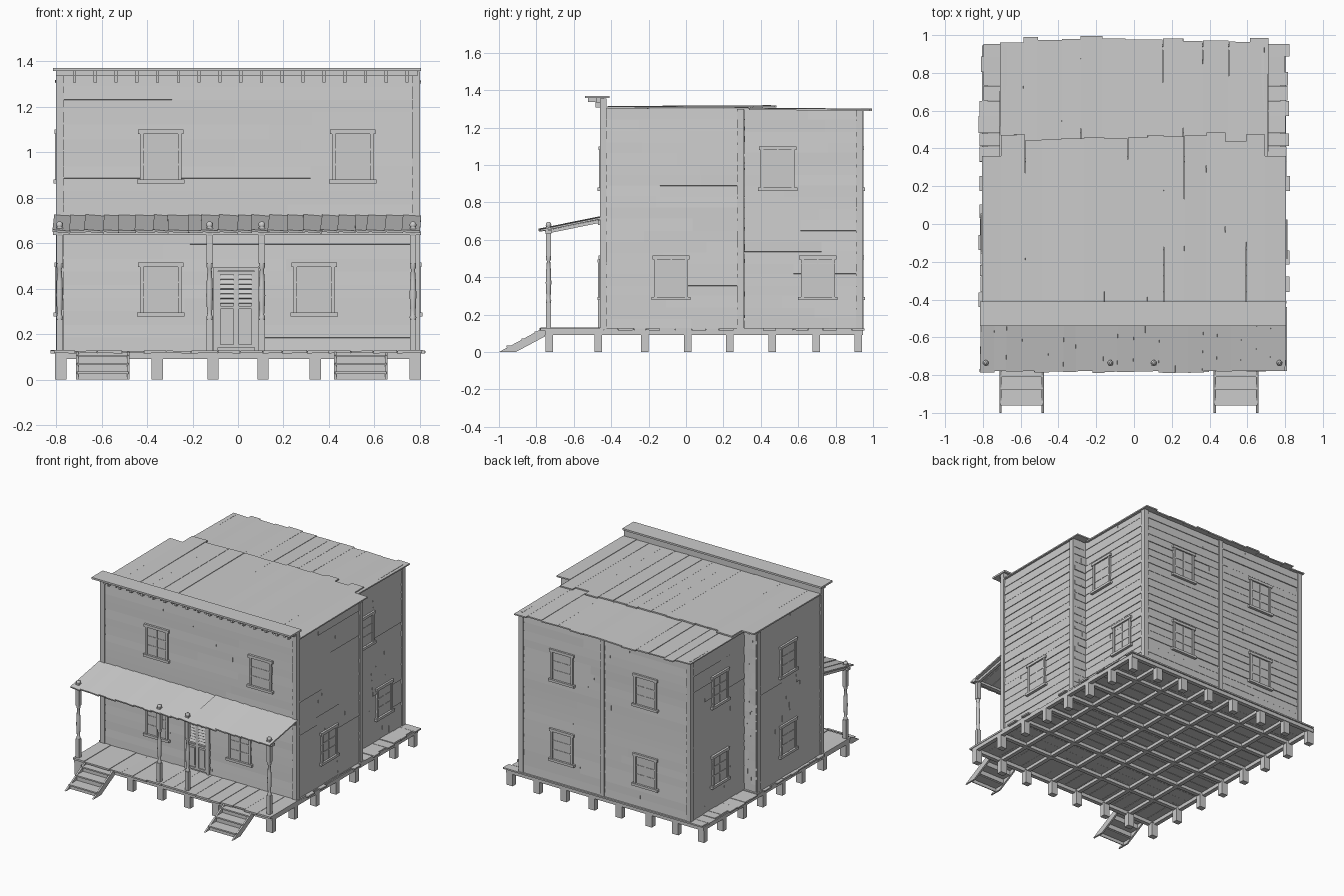
import bpy, bmesh, math, random
from mathutils import Matrix, Euler

if "Cube" in bpy.data.objects:
    bpy.data.objects.remove(bpy.data.objects["Cube"])

random.seed(4)
jit = lambda a: random.uniform(-a, a)
I = Matrix.Identity(4)


def box(x0, x1, y0, y1, z0, z1, rot=(0, 0, 0), frame=I):
    """Matrix that turns a unit cube into this box."""
    return (frame @ Matrix.Translation(((x0 + x1) / 2, (y0 + y1) / 2, (z0 + z1) / 2))
            @ Euler(rot).to_matrix().to_4x4() @ Matrix.Diagonal((x1 - x0, y1 - y0, z1 - z0, 1)))


def finish(name, bm):
    bmesh.ops.recalc_face_normals(bm, faces=bm.faces)
    me = bpy.data.meshes.new(name)
    bm.to_mesh(me)
    bm.free()
    ob = bpy.data.objects.new(name, me)
    bpy.context.collection.objects.link(ob)
    return ob


def boxes(name, mats):
    bm = bmesh.new()
    for m in mats:
        bmesh.ops.create_cube(bm, size=1, matrix=m)
    return finish(name, bm)


def splits(a, b, n, j):
    """Uneven plank edges between a and b."""
    return [a] + [a + (b - a) * i / n + jit(j) for i in range(1, n)] + [b]


# Foundation: posts round the edge and a grid of joists
PX = [-0.78, -0.57, -0.355, -0.11, 0.11, 0.34, 0.56, 0.78]
PY = [-0.73, -0.47, -0.22, 0.01, 0.235, 0.46, 0.697, 0.92]
boxes("foundation_posts", [box(x - .025, x + .025, y - .02, y + .02, 0, .1)
                           for x in PX for y in PY if x in (PX[0], PX[-1]) or y in (PY[0], PY[-1])])
boxes("floor_joists", [box(x - .015, x + .015, -.755, .945, .094, .116) for x in PX[1:-1]]
      + [box(-.8, .8, y - .015, y + .015, .092, .115) for y in PY[1:-1]])
boxes("rim_beams", [box(s - .015, s + .015, -.755, .945, .09, .117) for s in (-.79, .79)]
      + [box(-.805, .805, y - .015, y + .015, .09, .117) for y in (-.74, .93)])

# Deck: porch boards run front to back, the rest run across
e = splits(-.81, .81, 16, .015)
porch = [box(a + .001, b - .001, -.775 + jit(.01), -.44, .116, .128 + jit(.002), (0, jit(.02), 0))
         for a, b in zip(e, e[1:])]
e = splits(-.44, .955, 18, .01)
floor = [box(-.81 + jit(.015), .81 + jit(.015), a + .001, b - .001, .116, .127 + jit(.002), (jit(.02), 0, 0))
         for a, b in zip(e, e[1:])]
boxes("porch_boards", porch)
boxes("floor_boards", floor)

# Walls: local x runs along the wall, local -y faces out
WALLS = {  # name: (x, y, angle, length, top, windows (along, z))
    "front": (-.79, -.45, 0, 1.58, 1.355, [(.45, .98), (1.295, .98), (.45, .395), (1.125, .395)]),
    "right_front": (.79, -.45, 90, .76, 1.3, [(.37, .395)]),
    "right_step": (.79, .31, 180, .1, 1.3, []),
    "right_rear": (.69, .31, 90, .625, 1.3, [(.18, .98), (.395, .395)]),
    "back": (.69, .935, 180, 1.38, 1.295, [(.34, .98), (1.02, .98), (.34, .395), (1.02, .395)]),
    "left_rear": (-.69, .935, -90, .625, 1.3, [(.335, .98), (.335, .395)]),
    "left_step": (-.69, .31, 180, .1, 1.3, []),
    "left_front": (-.79, .31, -90, .76, 1.3, [(.36, .98), (.36, .395)]),
}


def window(F, u, z):
    w, h = .083, .1
    m = [box(u - w, u + w, -.007, .004, z - h, z + h, frame=F),                     # pane
         box(u - .105, u + .105, -.022, .004, z - h - .018, z - h, frame=F),         # sill
         box(u - .1, u + .1, -.018, .004, z + h, z + h + .02, frame=F)]              # head
    m += [box(u + s * w - .008, u + s * w + .008, -.015, .004, z - h, z + h, frame=F) for s in (-1, 1)]
    m += [box(u - .004, u + .004, -.01, .002, z - h, z + h, frame=F)]
    m += [box(u - w, u + w, -.01, .002, z + k * h - .004, z + k * h + .004, frame=F) for k in (-.33, .33)]
    return m


for name, (x, y, ang, L, top, wins) in WALLS.items():
    F = Matrix.Translation((x, y, 0)) @ Matrix.Rotation(math.radians(ang), 4, 'Z')
    n = 21 if name == "front" else 20
    e = splits(.125, top, n, .005)
    planks = []
    for a, b in zip(e, e[1:]):
        cut = random.uniform(.25, .75) * L
        for u0, u1 in ((0, cut), (cut, L)):
            planks.append(box(u0, u1, -.003 + jit(.0015), .012, a - .003, b + .002, (-.06 + jit(.03), 0, 0), F))
    boxes(name + "_siding", planks)
    for i, (u, z) in enumerate(wins):
        boxes(f"{name}_window_{i + 1}", window(F, u, z))

# Corner boards, and the joint board in the back wall
trim = [box(.02 - .016, .02 + .016, .93, .948, .12, 1.295)]
for s in (-1, 1):
    for cx, cy, t in ((.783, -.443, 1.355), (.783, .292, 1.3), (.683, .928, 1.295)):
        trim.append(box(s * cx - .018, s * cx + .018, cy - .018, cy + .018, .12, t))
boxes("corner_boards", trim)

# Back of the false front and its cornice
boxes("parapet_back", [box(-.79, .79, -.438, -.425, 1.27, 1.355)])
boxes("cornice", [box(-.815, .805, -.54, -.41, 1.357, 1.37), box(-.8, .79, -.48, -.44, 1.335, 1.358)])
boxes("cornice_brackets", [m for i in range(17) for x in [-.72 + i * .0915] for m in
      (box(x - .007, x + .007, -.525, -.45, 1.338, 1.358), box(x - .007, x + .007, -.485, -.45, 1.308, 1.34))])

# Main roof: two overlapping runs of rough planks
e = splits(-.805, .805, 15, .02)
front_run = []
for i, (a, b) in enumerate(zip(e, e[1:])):
    end = .36 if i in (0, 14) else .46 + jit(.025)
    front_run.append(box(a, b, -.42, end, 1.306, 1.315 + jit(.001), (.005, jit(.03), jit(.004))))
boxes("roof_planks_front", front_run)
e = splits(-.71, .71, 13, .02)
boxes("roof_planks_rear", [box(a, b, .345 + jit(.012), .975 + jit(.02), 1.293, 1.302 + jit(.001),
                               (-.008, jit(.03), jit(.006))) for a, b in zip(e, e[1:])])

# Porch roof on a beam and rafters
e = splits(-.81, .8, 22, .012)
boxes("porch_roof_planks", [box(a - .003, b + .003, -.785 + jit(.006), -.45, .68, .69,
                                (.2, .06 + jit(.04), jit(.02))) for a, b in zip(e, e[1:])])
POSTS = [-.785, -.125, .105, .77]
boxes("porch_beam", [box(-.815, .805, -.75, -.72, .635, .652), box(-.79, .79, -.47, -.45, .68, .705)])
boxes("porch_rafters", [box(x - .01, x + .01, -.755, -.45, .662, .68, (.2, 0, 0)) for x in POSTS])


# Turned porch posts with knobs above the roof
def lathe(name, x, y, prof, seg=12):
    bm = bmesh.new()
    rings = [[bm.verts.new((x + r * math.cos(k * math.tau / seg), y + r * math.sin(k * math.tau / seg), z))
              for k in range(seg)] for r, z in prof]
    for p, q in zip(rings, rings[1:]):
        for k in range(seg):
            bm.faces.new((p[k], p[k - 1], q[k - 1], q[k]))
    bm.faces.new(rings[0])
    bm.faces.new(rings[-1])
    for f in bm.faces:
        f.smooth = len(f.verts) == 4
    finish(name, bm)


for i, x in enumerate(POSTS):
    lathe(f"porch_post_turned_{i + 1}", x, -.735, [(.012, .26), (.015, .275), (.01, .285), (.012, .31), (.015, .37),
          (.013, .43), (.009, .485), (.014, .495), (.012, .52)])
    lathe(f"porch_post_knob_{i + 1}", x, -.735, [(.009, .66), (.01, .668), (.015, .677), (.014, .688), (.006, .695)])
    boxes(f"porch_post_blocks_{i + 1}", [box(x - .014, x + .014, -.749, -.721, .125, .265),
                                         box(x - .014, x + .014, -.749, -.721, .51, .672)])

# Double door with louvred tops and panelled bottoms
c = -.008
door = [box(c - .085, c + .085, -.46, -.445, .13, .475)]
door += [box(c + s * .09 - .009, c + s * .09 + .009, -.47, -.44, .127, .49) for s in (-1, 1)]
door += [box(c - .1, c + .1, -.472, -.44, .478, .495)]
slats = []
for s in (-1, 1):
    m = c + s * .04
    door += [box(m + t * .034 - .006, m + t * .034 + .006, -.468, -.455, .14, .475) for t in (-1, 1)]
    door += [box(m - .038, m + .038, -.468, -.455, z, z + .014) for z in (.14, .31, .462)]
    door += [box(m - .02, m + .02, -.464, -.455, .17, .295)]
    slats += [box(m - .03, m + .03, -.465, -.458, .335 + i * .021, .352 + i * .021, (-.4, 0, 0)) for i in range(6)]
boxes("door", door)
boxes("door_louvres", slats)

# Two flights of steps
SIDE = [(-1, 0), (-.91, 0), (-.755, .083), (-.755, .122), (-.775, .122)]
for label, x in (("left", -.595), ("right", .54)):
    bm = bmesh.new()
    for sx in (x - .118, x + .106):
        f = bm.faces.new([bm.verts.new((sx, y, z)) for y, z in SIDE])
        g = bmesh.ops.extrude_face_region(bm, geom=[f])["geom"]
        bmesh.ops.translate(bm, verts=[v for v in g if isinstance(v, bmesh.types.BMVert)], vec=(.012, 0, 0))
        bm.faces.new([v for v in f.verts]) if not f.is_valid else None
    finish(label + "_stringers", bm)
    treads = []
    for y, z in ((-.96, .03), (-.88, .068), (-.81, .104)):
        treads += [box(x - .113, x + .113, y, y + .085, z - .005, z + .005),
                   box(x - .107, x + .107, y + .008, y + .014, max(z - .038, .001), z - .004)]
    boxes(label + "_treads", treads)
